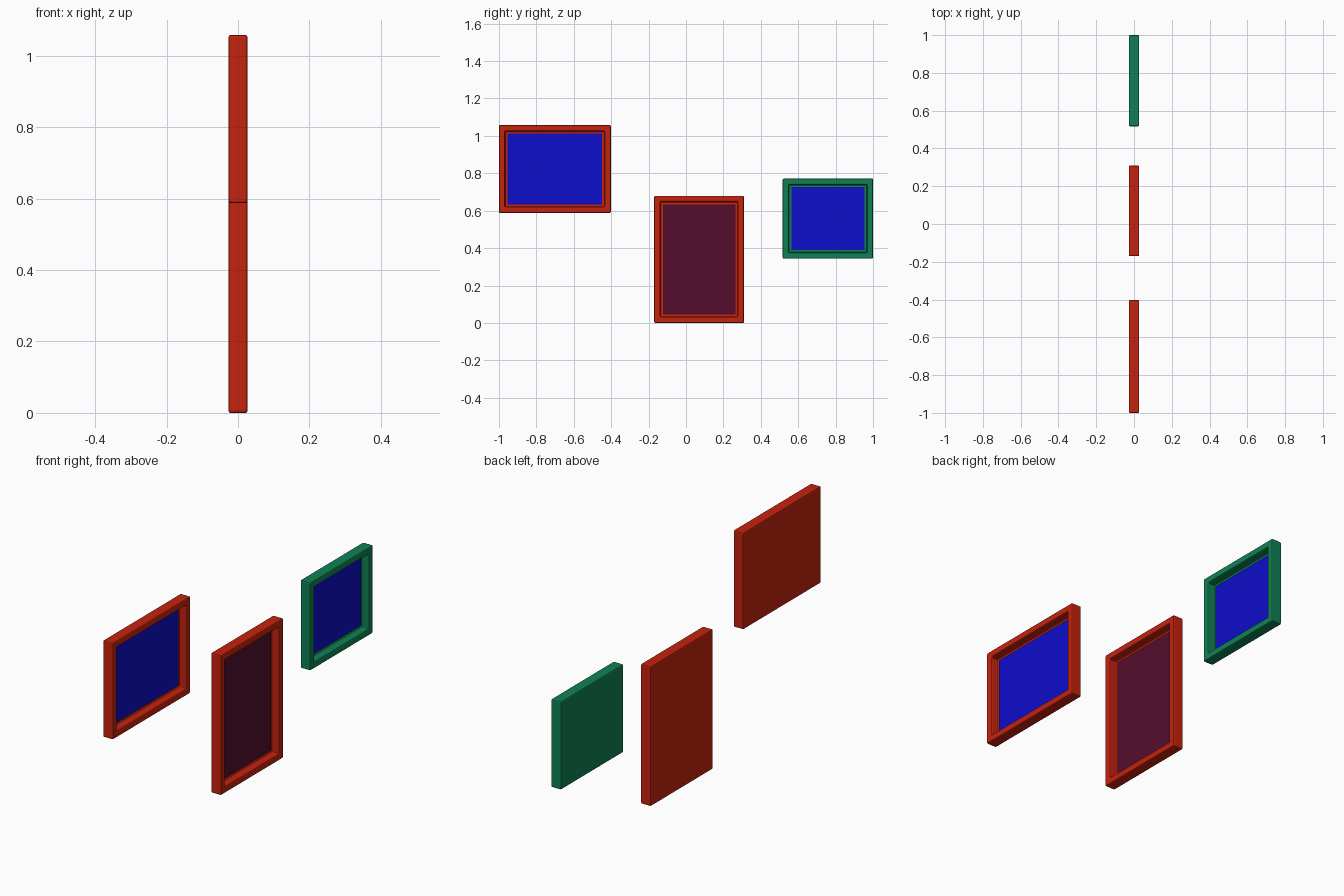
import bpy, bmesh

if "Cube" in bpy.data.objects:
    bpy.data.objects.remove(bpy.data.objects["Cube"])

X0, X1 = -0.027, 0.027   # back and front of every frame
BAR = 0.046              # width of the frame bars
FLOOR = -0.011           # bottom of the recess


def material(name, rgb):
    m = bpy.data.materials.new(name)
    m.diffuse_color = (*rgb, 1)
    m.use_nodes = True
    m.node_tree.nodes["Principled BSDF"].inputs["Base Color"].default_value = m.diffuse_color
    return m


RED = material("red", (0.56, 0.016, 0.004))
GREEN = material("green", (0.005, 0.22, 0.09))
BLUE = material("blue", (0.004, 0.004, 0.60))
PURPLE = material("dark purple", (0.09, 0.004, 0.026))


def box(bm, x0, x1, y0, y1, z0, z1):
    for v in bmesh.ops.create_cube(bm, size=1)["verts"]:
        v.co = (x1 if v.co.x > 0 else x0,
                y1 if v.co.y > 0 else y0,
                z1 if v.co.z > 0 else z0)


def finish(bm, name, mat):
    mesh = bpy.data.meshes.new(name)
    bm.normal_update()
    bm.to_mesh(mesh)
    bm.free()
    ob = bpy.data.objects.new(name, mesh)
    bpy.context.collection.objects.link(ob)
    mesh.materials.append(mat)
    return ob


def picture(name, y0, y1, z0, z1, frame_mat, panel_mat):
    # frame: closed box with a recess sunk into the +x face
    bm = bmesh.new()
    box(bm, X0, X1, y0, y1, z0, z1)
    bm.normal_update()
    face = max(bm.faces, key=lambda f: f.calc_center_median().x)
    bmesh.ops.inset_region(bm, faces=[face], thickness=BAR)
    ret = bmesh.ops.extrude_discrete_faces(bm, faces=[face])
    for v in ret["faces"][0].verts:
        v.co.x = FLOOR
    frame = finish(bm, name + "_frame", frame_mat)
    bev = frame.modifiers.new("soft edges", 'BEVEL')
    bev.width = 0.006
    bev.segments = 2
    bev.limit_method = 'ANGLE'
    # picture panel lying in the recess
    bm = bmesh.new()
    box(bm, FLOOR - 0.002, FLOOR + 0.005,
        y0 + BAR, y1 - BAR, z0 + BAR, z1 - BAR)
    finish(bm, name + "_panel", panel_mat)


picture("wide_picture", -1.0, -0.402, 0.588, 1.058, RED, BLUE)
picture("tall_picture", -0.17, 0.31, 0.0, 0.68, RED, PURPLE)
picture("small_picture", 0.517, 1.0, 0.344, 0.772, GREEN, BLUE)
